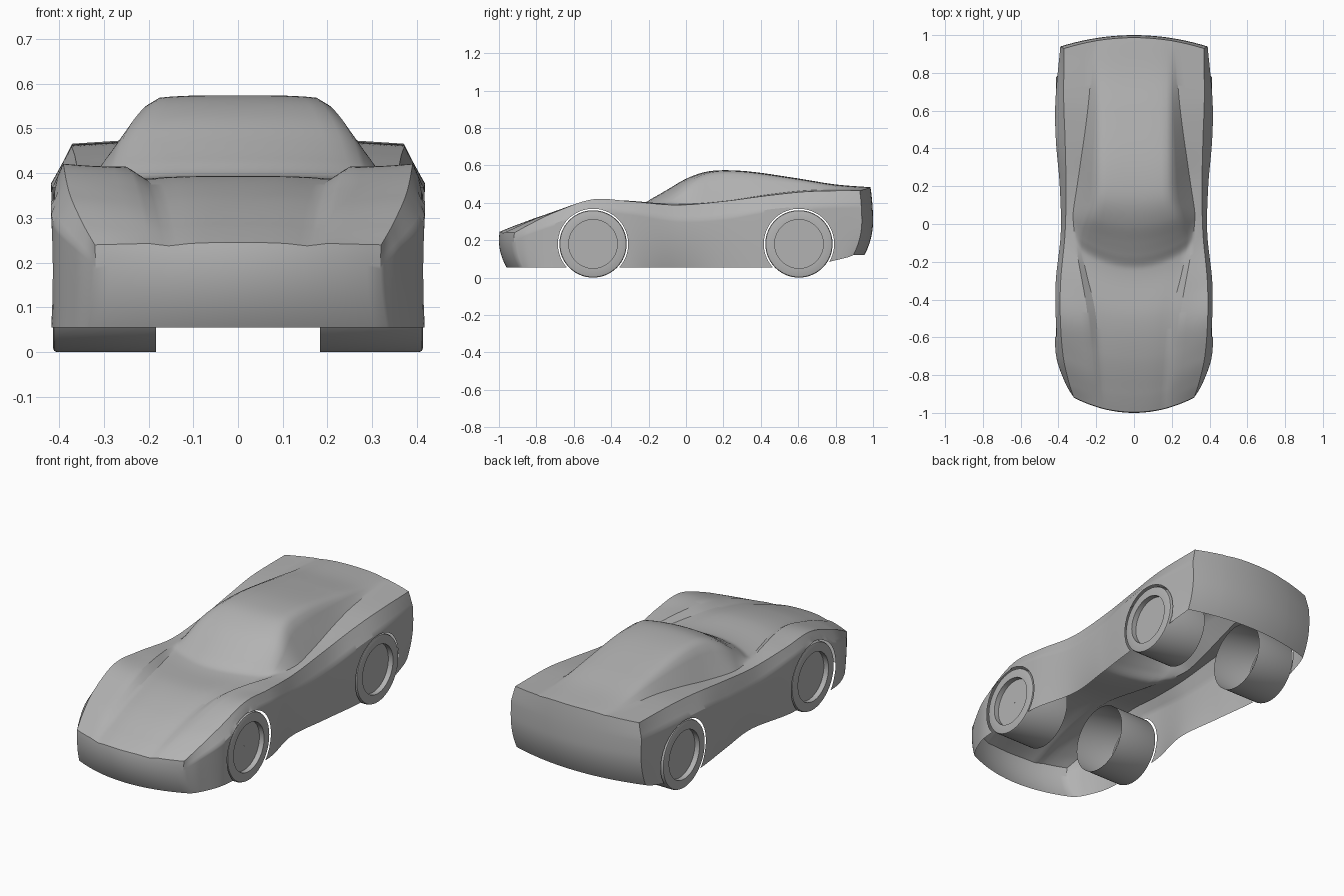
import bpy, bmesh, math

cube = bpy.data.objects.get("Cube")
if cube:
    bpy.data.objects.remove(cube, do_unlink=True)

grey = bpy.data.materials.new("plain grey")
grey.use_nodes = True
COLOUR = (0.45, 0.45, 0.45, 1)
grey.diffuse_color = COLOUR
for node in grey.node_tree.nodes:
    if node.type == 'BSDF_PRINCIPLED':
        node.inputs["Base Color"].default_value = COLOUR


def finish(bm, name, angle):
    """Turn a bmesh into a smooth-shaded object."""
    mesh = bpy.data.meshes.new(name)
    bm.to_mesh(mesh)
    bm.free()
    mesh.materials.append(grey)
    obj = bpy.data.objects.new(name, mesh)
    bpy.context.collection.objects.link(obj)
    bpy.ops.object.select_all(action='DESELECT')
    obj.select_set(True)
    bpy.context.view_layer.objects.active = obj
    bpy.ops.object.shade_smooth_by_angle(angle=math.radians(angle))
    return obj


def curve(*keys):
    """Smooth interpolation through (position, value, value...) keys."""
    def slope(i, c):
        a, b = keys[max(i - 1, 0)], keys[min(i + 1, len(keys) - 1)]
        return (b[c] - a[c]) / (b[0] - a[0])

    def value(t):
        t = min(max(t, keys[0][0]), keys[-1][0])
        i = max(k for k in range(len(keys) - 1) if keys[k][0] <= t)
        a, b = keys[i], keys[i + 1]
        h = b[0] - a[0]
        f = (t - a[0]) / h
        g = 1 - f
        return [a[c] * g * g * (1 + 2 * f) + b[c] * f * f * (3 - 2 * f)
                + h * f * g * (slope(i, c) * g - slope(i + 1, c) * f)
                for c in range(1, len(a))]
    return value


# Body side along y: shoulder z, shoulder x, widest z, widest x, sill x
side = curve(
    (-.92, .24, .32, .2, .318, .333),
    (-.85, .28, .343, .235, .36, .365),
    (-.7, .35, .375, .29, .412, .412),
    (-.5, .418, .39, .36, .416, .415),
    (-.3, .408, .388, .35, .414, .408),
    (-.05, .388, .365, .31, .388, .355),
    (.2, .408, .36, .32, .393, .38),
    (.45, .44, .365, .365, .414, .41),
    (.65, .46, .372, .38, .416, .415),
    (.94, .466, .37, .385, .39, .385))
# How far the outer edge trails the centre line in plan
bow = curve((-1, .08), (-.7, .09), (-.24, .16), (0, .1), (.2, .04), (.45, 0), (.8, 0), (1, -.06))
# Cabin base line (x, z), roof edge x and centre-line height
base_x = curve((-1, .2), (-.5, .25), (-.24, .305), (-.08, .322), (0, .32), (.3, .285), (.65, .24), (1, .215))
base_z = curve((-1, .243), (-.85, .31), (-.7, .365), (-.55, .41), (-.4, .412), (-.24, .397),
               (-.08, .394), (.2, .412), (.45, .445), (.65, .466), (1, .476))
roof_x = curve((-1, .15), (-.5, .2), (-.24, .27), (-.1, .258), (0, .232), (.1, .205), (.2, .195), (1, .19))
roof_z = curve((-1, .245), (-.96, .262), (-.9, .285), (-.7, .352), (-.5, .391), (-.24, .395),
               (-.17, .43), (-.1, .47), (0, .528), (.1, .564), (.2, .574), (.35, .566),
               (.6, .53), (.8, .498), (1, .483))
sill_z = curve((-1, .055), (.6, .055), (.7, .06), (.78, .088), (.94, .12))

COLUMNS, LOWER, UPPER = 160, 20, 4
ROWS = LOWER + UPPER


def place(s, u, x, z):
    """Bow the section in plan and tuck the nose and tail in by height."""
    y = s + bow(s)[0] * min(u, 1) ** 2
    fade = max(0, abs(s) - .8) ** 2 / .04
    if s < 0:
        y += 1.9 * (z - .2) ** 2 * fade
    else:
        y -= (1.4 if z < .3 else .4) * (z - .3) ** 2 * fade
    return (x, y, z)


def section(s):
    """Half cross-section from the sill to the centre line, as (u, x, z)."""
    y = s + bow(s)[0]
    zs, ws, zm, wm, wb = side(y)
    zb = sill_z(y)[0]
    pts = []
    for i in range(LOWER):
        t = i / LOWER
        pts.append((1, wm - (wm - wb) * (1 - t) ** 2, zb + (zm - zb) * t))
    for i in range(UPPER + 1):
        t = i / UPPER
        pts.append((1, wm + (ws - wm) * t, zm + (zs - zm) * t))
    bx, bz, rx, rz = (f(s)[0] for f in (base_x, base_z, roof_x, roof_z))
    top = [(ws + (bx - ws) * t, zs + (bz - zs) * t) for t in (.25, .5, .75, 1)]
    edge_z = rz - .008
    top += [(bx + (rx - bx) * t, bz + (edge_z - bz) * t) for t in (.22, .45, .68, .9)]
    top += [(rx * f, rz - .008 * f ** 4) for f in (.9, .75, .55, .35, .17, 0)]
    return pts + [(x / ws, x, z) for x, z in top]


def add_grid(bm, grid, flip=False):
    rows = [[bm.verts.new(p) for p in row] for row in grid]
    for a, b in zip(rows, rows[1:]):
        for i in range(len(a) - 1):
            quad = (a[i], b[i], b[i + 1], a[i + 1])
            bm.faces.new(quad[::-1] if flip else quad)
    return rows


# Body shell: sides, hood, cabin and deck in one loft
WHEEL_Y, WHEEL_Z, WHEEL_R, ARCH_R = (-.497, .604), .18, .18, .188
body = bmesh.new()
stations = [-1 + 2 * k / COLUMNS for k in range(COLUMNS + 1)]
loft = add_grid(body, [[place(s, *p) for p in section(s)] for s in stations])
sill = {row[0] for row in loft}

# Wheel arches: remove covered faces, then round off the edge
for wy in WHEEL_Y:
    covered = []
    for f in body.faces:
        c = f.calc_center_median()
        if math.hypot(c.y - wy, c.z - WHEEL_Z) < ARCH_R:
            covered.append(f)
    rim = {v for f in covered for v in f.verts}
    bmesh.ops.delete(body, geom=covered, context='FACES')
    for v in rim:
        if not v.is_valid:
            continue
        dy, dz = v.co.y - wy, v.co.z - WHEEL_Z
        if v in sill:
            v.co.y = wy + math.copysign(math.sqrt(ARCH_R ** 2 - dz ** 2), dy)
        else:
            k = ARCH_R / math.hypot(dy, dz)
            v.co.y, v.co.z = wy + dy * k, WHEEL_Z + dz * k

# Nose and tail panels
for s in (-1, 1):
    pts = section(s)
    shoulder = pts[ROWS]
    panel = []
    for i in range(ROWS + 1):
        row = []
        for u, x, z in pts[ROWS:]:
            ratio = x / shoulder[1]
            rise = (z - shoulder[2]) * i / ROWS
            row.append(place(s, ratio, pts[i][1] * ratio, pts[i][2] + rise))
        panel.append(row)
    add_grid(body, panel, flip=s > 0)
bmesh.ops.remove_doubles(body, verts=body.verts[:], dist=.00002)
shell = finish(body, "body_shell", 32)
mirror = shell.modifiers.new("mirror", 'MIRROR')
mirror.use_clip = True


# Wheels: open tube with a rim ring and recessed disc
def wheel(name, sign, wy):
    profile = [(.183, WHEEL_R), (.404, WHEEL_R), (.411, .177), (.413, .172),
               (.413, .13), (.385, .13), (.385, .001)]
    bm = bmesh.new()
    turn = [2 * math.pi * k / 64 for k in range(65)]
    add_grid(bm, [[(sign * x, wy + r * math.cos(a), WHEEL_Z + r * math.sin(a)) for a in turn]
                  for x, r in profile], flip=sign < 0)
    bmesh.ops.remove_doubles(bm, verts=bm.verts[:], dist=.00001)
    finish(bm, name, 40)


for end, wy in zip(("front", "rear"), WHEEL_Y):
    wheel(end + "_left_wheel", 1, wy)
    wheel(end + "_right_wheel", -1, wy)
